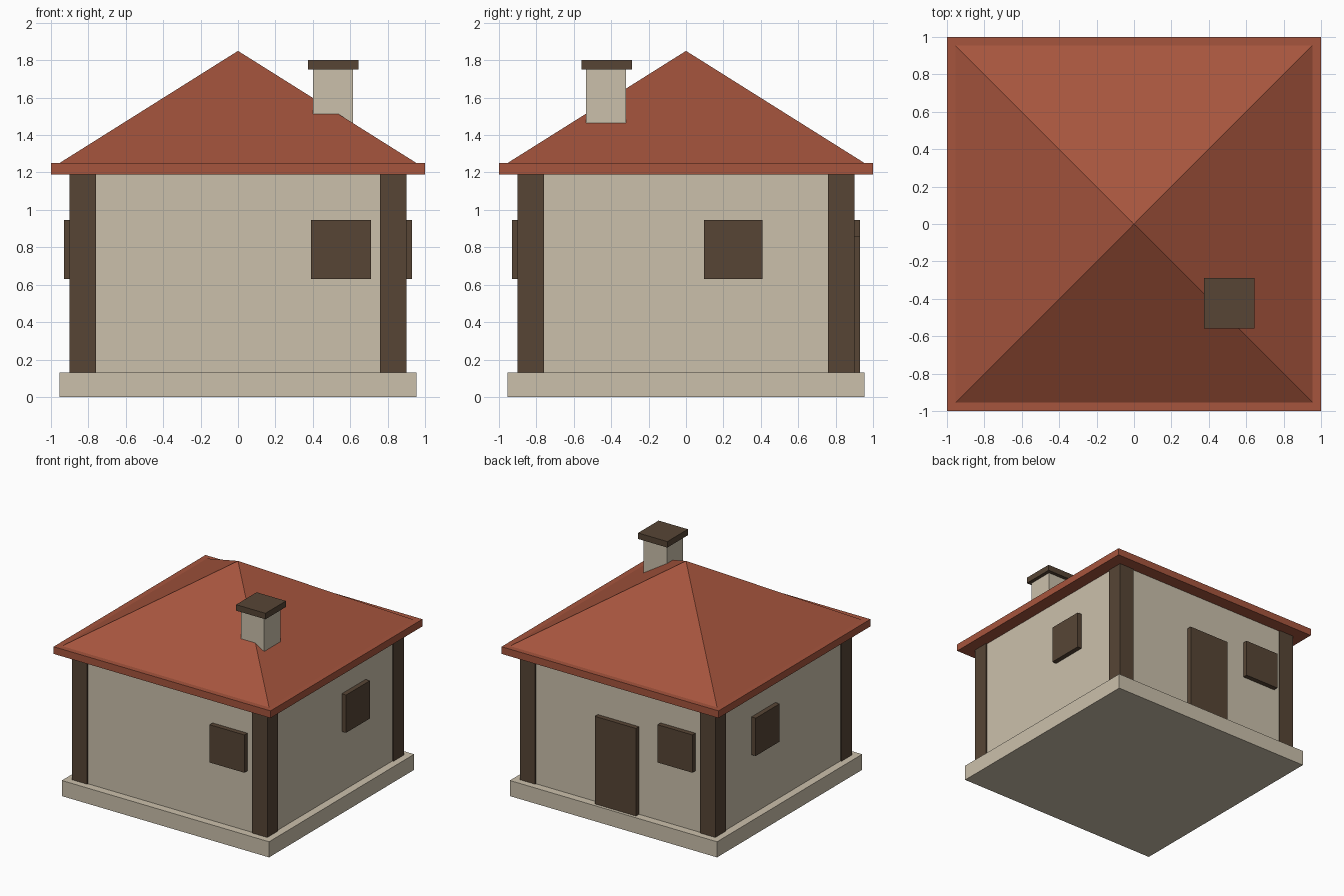
import bpy, bmesh
from mathutils import Matrix

if "Cube" in bpy.data.objects:
    bpy.data.objects.remove(bpy.data.objects["Cube"])


def material(name, rgb):
    m = bpy.data.materials.new(name)
    m.diffuse_color = (*rgb, 1)
    m.use_nodes = True
    m.node_tree.nodes["Principled BSDF"].inputs["Base Color"].default_value = m.diffuse_color
    return m


STONE = material("stone", (0.60, 0.53, 0.41))
TIMBER = material("dark_timber", (0.095, 0.060, 0.036))
TILE = material("red_tile", (0.38, 0.090, 0.047))


def finish(name, bm, mat):
    mesh = bpy.data.meshes.new(name)
    bm.to_mesh(mesh)
    bm.free()
    mesh.materials.append(mat)
    obj = bpy.data.objects.new(name, mesh)
    bpy.context.collection.objects.link(obj)
    return obj


def box(name, x, y, z, mat):
    """Box from (min, max) ranges on each axis."""
    bm = bmesh.new()
    bmesh.ops.create_cube(bm, size=1)
    for v in bm.verts:
        v.co = [r[0] if c < 0 else r[1] for c, r in zip(v.co, (x, y, z))]
    return finish(name, bm, mat)


# Plinth and walls
box("plinth", (-0.955, 0.955), (-0.955, 0.955), (0, 0.13), STONE)
box("walls", (-0.89, 0.89), (-0.89, 0.89), (0.13, 1.19), STONE)

# Corner posts, standing slightly proud of the walls
for sx, side in ((-1, "left"), (1, "right")):
    for sy, end in ((-1, "front"), (1, "back")):
        box(f"{end}_{side}_post", sorted((sx * 0.76, sx * 0.90)),
            sorted((sy * 0.76, sy * 0.90)), (0.13, 1.19), TIMBER)

# Shuttered windows, one on each wall
WIN_Z = (0.63, 0.945)
box("front_window", (0.39, 0.71), (-0.93, -0.87), WIN_Z, TIMBER)
box("back_window", (-0.71, -0.39), (0.87, 0.93), WIN_Z, TIMBER)
box("right_window", (0.87, 0.93), (0.095, 0.41), WIN_Z, TIMBER)
box("left_window", (-0.93, -0.87), (0.095, 0.41), WIN_Z, TIMBER)

# Door in the back wall
box("door", (-0.19, 0.19), (0.87, 0.93), (0.13, 0.86), TIMBER)

# Roof: eaves slab with a pyramid on top
box("eaves", (-1, 1), (-1, 1), (1.19, 1.25), TILE)
bm = bmesh.new()
bmesh.ops.create_cone(bm, cap_ends=True, segments=4, radius1=0.955 * 2 ** 0.5,
                      radius2=0, depth=0.60)
ang = 0.7853981634 if abs(abs(bm.verts[:][0].co.x) - abs(bm.verts[:][0].co.y)) > 0.1 else 0
bmesh.ops.transform(bm, verts=bm.verts,
                    matrix=Matrix.Translation((0, 0, 1.55)) @ Matrix.Rotation(ang, 4, "Z"))
bmesh.ops.remove_doubles(bm, verts=bm.verts, dist=1e-4)
finish("hip_roof", bm, TILE)

# Chimney and its cap
box("chimney", (0.40, 0.615), (-0.535, -0.32), (1.30, 1.75), STONE)
box("chimney_cap", (0.375, 0.645), (-0.56, -0.29), (1.75, 1.80), TIMBER)
